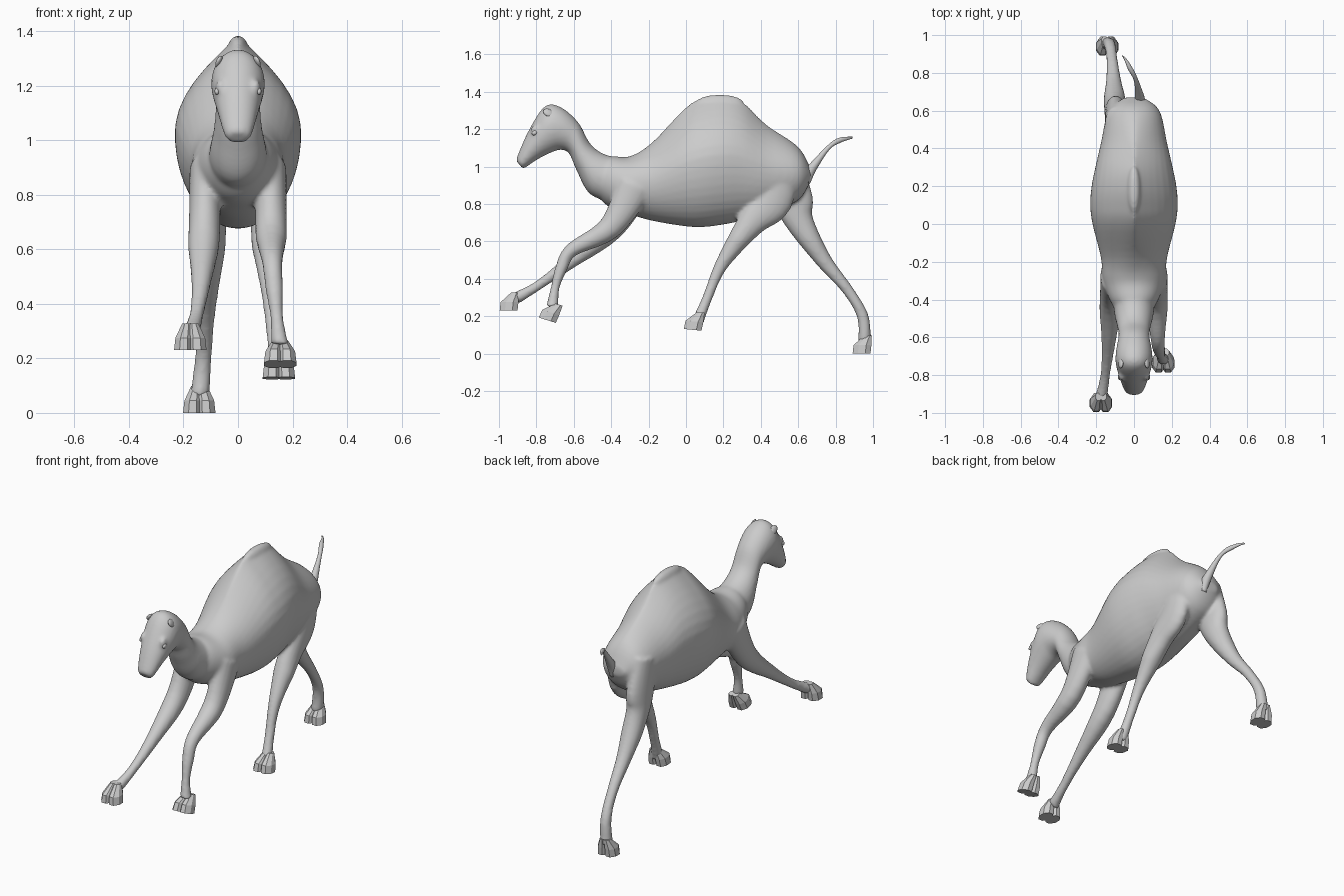
import bpy, bmesh, math
from mathutils import Matrix, Vector

if "Cube" in bpy.data.objects:
    bpy.data.objects.remove(bpy.data.objects["Cube"])


def spline(rows, steps):
    """Catmull-Rom interpolation through section tuples."""
    n = len(rows) - 1
    out = []
    for i in range(n):
        near = (rows[max(i - 1, 0)], rows[i], rows[i + 1], rows[min(i + 2, n)])
        for k in range(steps):
            t = k / steps
            out.append([q + t / 2 * (r - p + t * (2 * p - 5 * q + 4 * r - s + t * (3 * q - p - 3 * r + s)))
                        for p, q, r, s in zip(*near)])
    return out + [list(rows[-1])]


def loft(bm, rows, sides=32, steps=1, taper=lambda z: 1):
    """Oval sections: y,z of upper edge, y,z of lower edge, half width, centre x."""
    rings, faces = [], []
    for ya, za, yb, zb, w, x in spline(rows, steps):
        ring = []
        for i in range(sides):
            t = 2 * math.pi * (i + 0.5) / sides
            c, s = math.cos(t), math.sin(t)
            sx = math.copysign(abs(s) ** (taper(za) if c > 0 else 1), s)
            ring.append(bm.verts.new((x + w * sx, (ya + yb + c * (ya - yb)) / 2,
                                      (za + zb + c * (za - zb)) / 2)))
        rings.append(ring)
    for r, q in zip(rings, rings[1:]):
        for i in range(sides):
            faces.append(bm.faces.new((r[i - 1], r[i], q[i], q[i - 1])))
    faces += [bm.faces.new(rings[0]), bm.faces.new(rings[-1])]
    bmesh.ops.recalc_face_normals(bm, faces=faces)


def tube(bm, path, x0, x1, flat=.058):
    """Limb along y,z,radius points, drifting sideways from x0 to x1."""
    pts = spline(path, 5)
    n = len(pts) - 1
    rows = []
    for i, (y, z, r) in enumerate(pts):
        a, b = pts[max(i - 1, 0)], pts[min(i + 1, n)]
        d = Vector((b[0] - a[0], b[1] - a[1])).normalized() * r
        rows.append((y - d.y, z + d.x, y + d.y, z - d.x, min(r, flat), x0 + (x1 - x0) * (i / n) ** 2))
    loft(bm, rows, 20)


def blob(bm, loc, size, pitch=0, roll=0):
    m = Matrix.Translation(loc) @ Matrix.Rotation(pitch, 4, 'X') @ Matrix.Rotation(roll, 4, 'Y')
    bmesh.ops.create_uvsphere(bm, u_segments=14, v_segments=8, radius=1,
                              matrix=m @ Matrix.Diagonal((*size, 1)))


def finish(name, bm, smooth=True):
    me = bpy.data.meshes.new(name)
    bm.to_mesh(me)
    bm.free()
    ob = bpy.data.objects.new(name, me)
    bpy.context.collection.objects.link(ob)
    for f in me.polygons:
        f.use_smooth = smooth
    return ob


body = bmesh.new()

# Torso: y, top, bottom, half width; the higher the top, the sharper the hump
torso = [(-.50, .96, .88, .06), (-.42, 1.05, .79, .12), (-.30, 1.055, .745, .165), (-.18, 1.13, .71, .175),
         (0, 1.32, .68, .22), (.10, 1.372, .677, .232), (.20, 1.385, .69, .225), (.30, 1.35, .71, .205),
         (.43, 1.225, .745, .175), (.60, 1.105, .82, .135), (.67, .98, .93, .05)]
loft(body, [(y, top, y, bot, w, 0) for y, top, bot, w in torso], 40, 5,
     taper=lambda z: 1 + 4 * max(0, z - 1.06))
# Rounded hump crest
blob(body, (0, .18, 1.343), (.036, .13, .042))

# Neck and head: back edge, throat edge, half width
head = [(-.28, 1.04, -.36, .80, .11), (-.42, 1.06, -.51, .85, .105), (-.51, 1.12, -.585, .98, .087),
        (-.575, 1.235, -.625, 1.07, .083), (-.67, 1.318, -.67, 1.09, .095), (-.755, 1.322, -.72, 1.075, .097),
        (-.84, 1.195, -.79, 1.04, .076), (-.90, 1.06, -.85, 1.0, .053), (-.907, 1.03, -.87, .985, .036)]
loft(body, [(*r, 0) for r in head], 32, 5)

# Legs: path with radii, hip x, sole centre x, y, z and foot pitch
legs = {
    "front_left": ([(-.27, .90, .10), (-.405, .675, .064), (-.61, .555, .038), (-.665, .46, .033),
                    (-.70, .35, .024), (-.715, .25, .033)], .12, (.155, -.74, .178, -.3)),
    "front_right": ([(-.27, .90, .10), (-.40, .67, .068), (-.62, .49, .038), (-.79, .365, .026),
                     (-.91, .295, .033)], -.12, (-.175, -.947, .23, 0)),
    "rear_left": ([(.50, 1.02, .09), (.46, .825, .112), (.345, .695, .075), (.19, .475, .036),
                   (.115, .30, .027), (.06, .165, .033)], .095, (.15, .037, .127, -.1)),
    "rear_right": ([(.53, 1.02, .09), (.575, .82, .105), (.61, .70, .075), (.735, .50, .044),
                    (.865, .34, .03), (.945, .20, .031), (.955, .06, .035)], -.095, (-.142, .94, 0, 0))}
for name, (path, hip, (x, y, z, pitch)) in legs.items():
    tube(body, path, hip, x)

    # Two-toed faceted foot: heel, toe, height, half width of each section
    bm = bmesh.new()
    c, s = math.cos(pitch), math.sin(pitch)
    for side in (-1, 1):
        rows = []
        for heel, toe, h, w in ((.055, .012, .098, .03), (.055, -.048, .045, .055), (.05, -.053, 0, .06)):
            rows.append((y + toe * c - h * s, z + toe * s + h * c, y + heel * c - h * s,
                         z + heel * s + h * c, w * .62, x + side * w * .42))
        loft(bm, rows, 8)
    finish(name + "_foot", bm, smooth=False)

# Brow ridges
for s in (-1, 1):
    blob(body, (s * .064, -.80, 1.19), (.02, .03, .035), .4)

# Fuse torso, neck, head and legs into one skin
ob = finish("body", body)
fuse = ob.modifiers.new("fuse", 'REMESH')
fuse.mode = 'VOXEL'
fuse.voxel_size = .0095
fuse.use_smooth_shade = True
relax = ob.modifiers.new("relax", 'SMOOTH')
relax.iterations = 8

# Tail with tuft
bm = bmesh.new()
tube(bm, [(.63, .93, .04), (.68, 1.0, .024), (.76, 1.10, .012), (.82, 1.14, .014), (.89, 1.155, .005)],
     .035, -.06, .025)
finish("tail", bm)

# Ears and eyes
for part, (x, y, z), size, pitch, roll in (("ears", (.069, -.735, 1.287), (.011, .032, .022), -.5, -.5),
                                           ("eyes", (.077, -.81, 1.18), (.009, .016, .012), .5, 0)):
    bm = bmesh.new()
    for s in (-1, 1):
        blob(bm, (s * x, y, z), size, pitch, s * roll)
    finish(part, bm)
